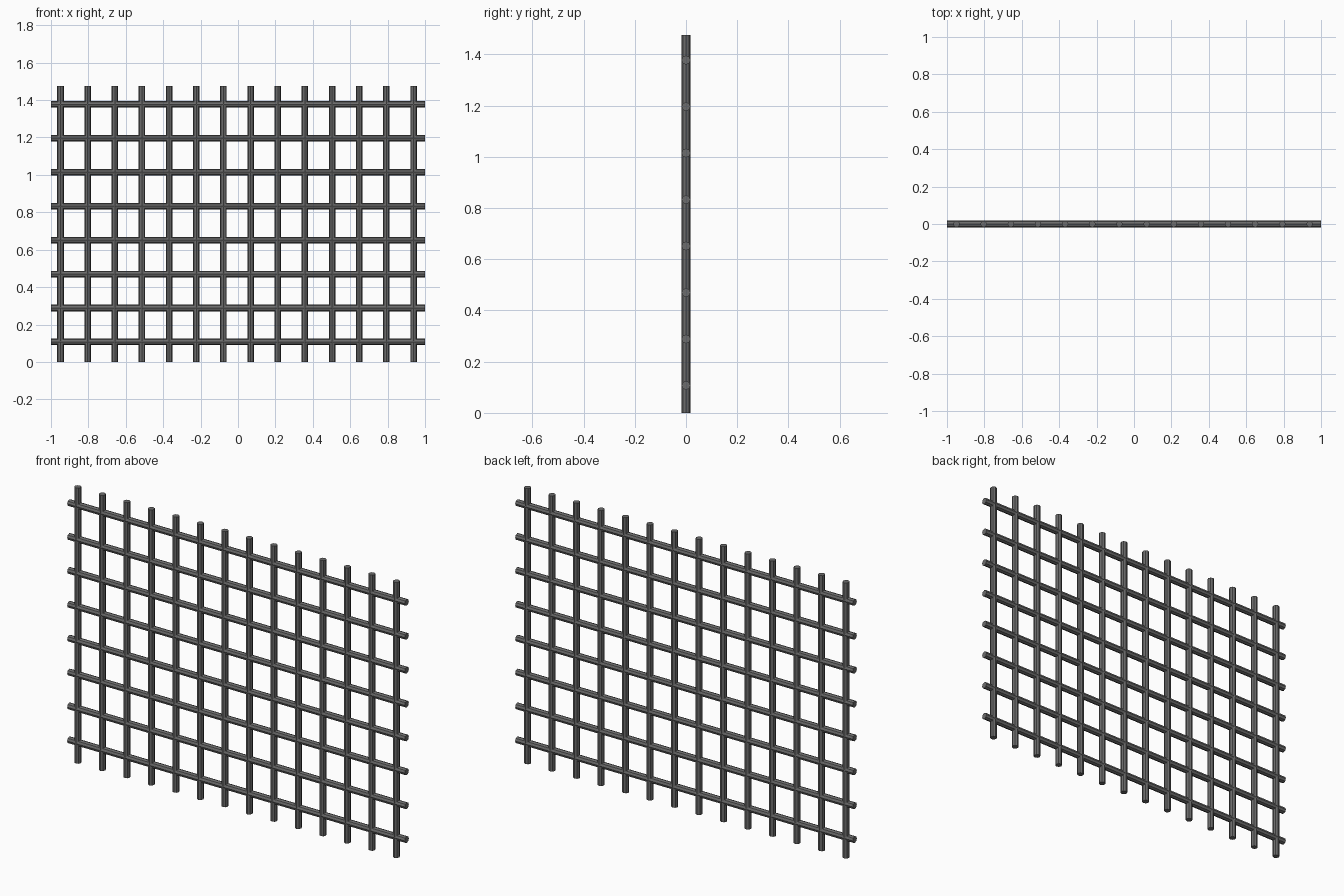
import bpy
from math import pi

if "Cube" in bpy.data.objects:
    bpy.data.objects.remove(bpy.data.objects["Cube"])

RADIUS = 0.0175
HEIGHT = 1.476
SIDES = 8

# Dark steel
steel = bpy.data.materials.new("dark_steel")
steel.diffuse_color = (0.15, 0.15, 0.15, 1)
steel.use_nodes = True
steel.node_tree.nodes["Principled BSDF"].inputs["Base Color"].default_value = steel.diffuse_color


def bar(name, length, location, rotation=(0, 0, 0)):
    bpy.ops.mesh.primitive_cylinder_add(vertices=SIDES, radius=RADIUS, depth=length,
                                        location=location, rotation=rotation)
    obj = bpy.context.object
    obj.name = name
    obj.data.materials.append(steel)


# Upright bars, slightly off centre
for i in range(14):
    bar(f"vertical_bar_{i + 1}", HEIGHT, (-0.949 + i * 0.1452, 0, HEIGHT / 2))

# Crossbars in the same plane
for i in range(8):
    bar(f"horizontal_bar_{i + 1}", 2.0, (0, 0, 0.107 + i * 0.1815), (0, pi / 2, 0))
